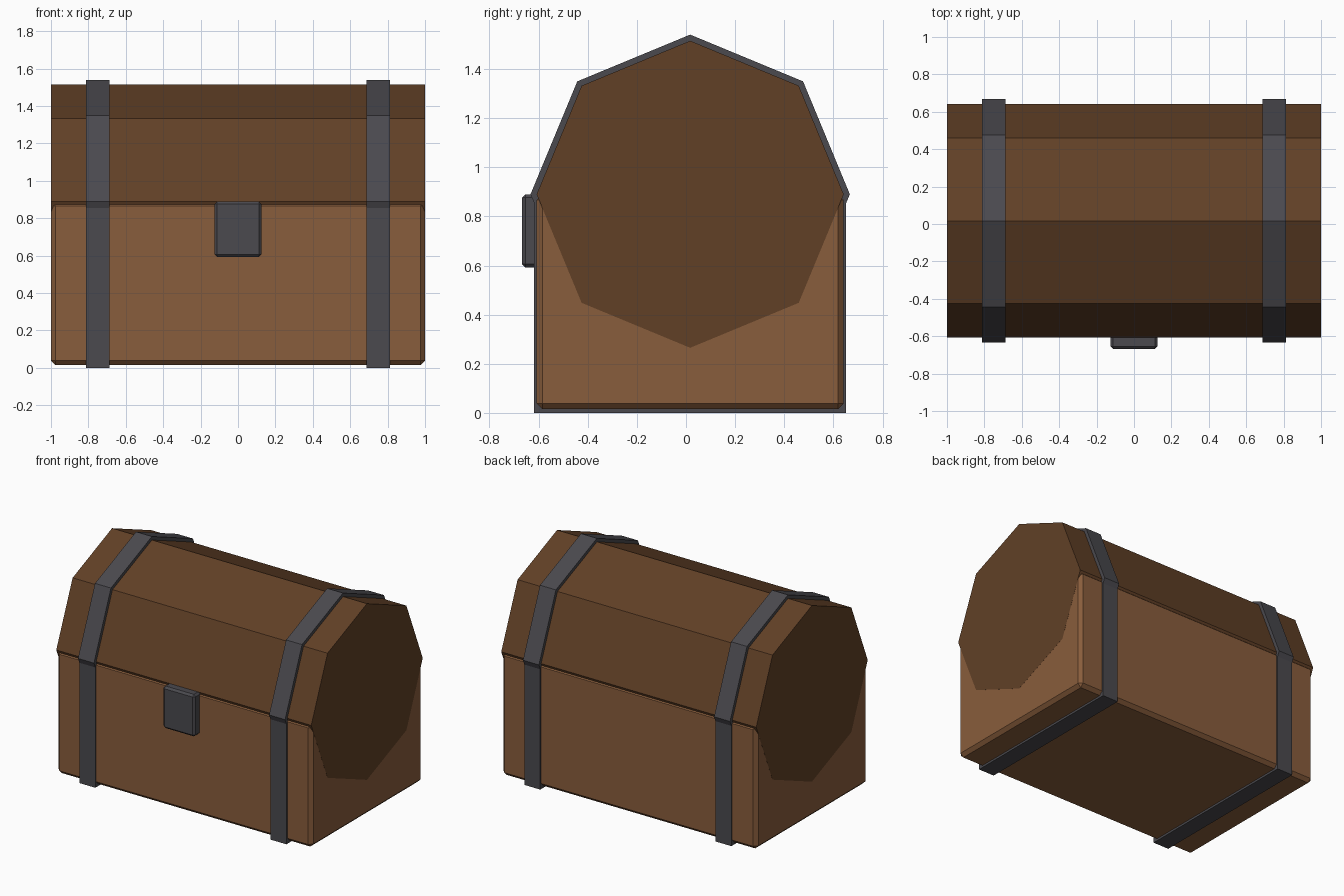
import bpy, bmesh, math
from mathutils import Matrix

if "Cube" in bpy.data.objects:
    bpy.data.objects.remove(bpy.data.objects["Cube"])

CY, CZ = 0.017, 0.89   # depth centre of the chest, axis height of the lid


def material(name, rgb):
    m = bpy.data.materials.new(name)
    m.diffuse_color = (*rgb, 1)
    m.use_nodes = True
    m.node_tree.nodes["Principled BSDF"].inputs["Base Color"].default_value = m.diffuse_color
    return m


BODY = material("light wood", (0.25, 0.11, 0.045))
LID = material("dark wood", (0.12, 0.051, 0.0195))
IRON = material("dark iron", (0.069, 0.067, 0.077))


def finish(name, bm, mat):
    bmesh.ops.recalc_face_normals(bm, faces=bm.faces)
    me = bpy.data.meshes.new(name)
    bm.to_mesh(me)
    bm.free()
    me.materials.append(mat)
    ob = bpy.data.objects.new(name, me)
    bpy.context.collection.objects.link(ob)
    return ob


def box(name, lo, hi, mat, bevel=0):
    bm = bmesh.new()
    bmesh.ops.create_cube(bm, size=1)
    for v in bm.verts:
        v.co = [a + (c + 0.5) * (b - a) for a, b, c in zip(lo, hi, v.co)]
    if bevel:
        bmesh.ops.bevel(bm, geom=bm.edges[:], offset=bevel, segments=1,
                        affect='EDGES')
    return finish(name, bm, mat)


def octagon(name, x, half_len, radius, mat):
    """Eight-sided prism lying along x, with a corner at the top."""
    bm = bmesh.new()
    bmesh.ops.create_cone(bm, cap_ends=True, segments=8, radius1=radius,
                          radius2=radius, depth=2 * half_len,
                          matrix=Matrix.Translation((x, CY, CZ)) @
                          Matrix.Rotation(math.pi / 2, 4, 'Y'))
    return finish(name, bm, mat)


# wooden chest: bevelled body and eight-sided lid
box("body", (-1, CY - 0.625, 0.015), (1, CY + 0.625, 0.89), BODY, 0.024)
octagon("lid", 0, 1.0005, 0.625, LID)

# iron straps around body and lid
for side, x in (("left", -0.75), ("right", 0.75)):
    box(side + "_body_strap", (x - 0.0625, CY - 0.635, 0),
        (x + 0.0625, CY + 0.635, 0.89), IRON)
    octagon(side + "_lid_strap", x, 0.0625, 0.65, IRON)

# latch plate on the front
box("latch", (-0.125, -0.668, 0.592), (0.125, -0.568, 0.89), IRON, 0.014)
